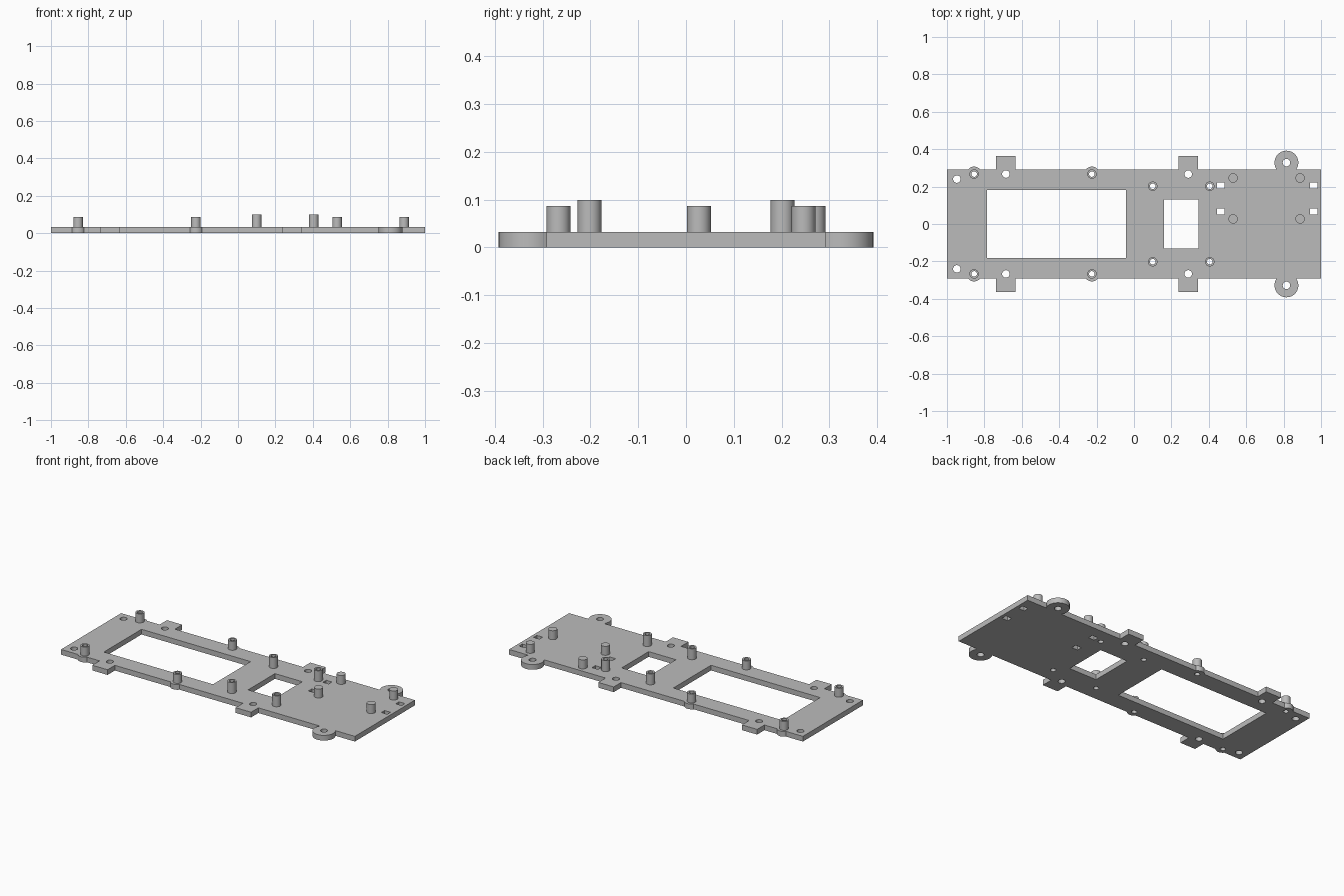
import bpy, bmesh
from math import acos, asin, cos, sin, pi

if "Cube" in bpy.data.objects:
    bpy.data.objects.remove(bpy.data.objects["Cube"])

THICK, EDGE, ROW = 0.032, 0.292, 0.267
SIDES = 32

grey = bpy.data.materials.new("plain grey")
grey.use_nodes = True
grey.diffuse_color = (0.5, 0.5, 0.5, 1)
grey.node_tree.nodes["Principled BSDF"].inputs["Base Color"].default_value = (0.5, 0.5, 0.5, 1)


def circle(x, y, r):
    return [(x + r * cos(2 * pi * i / SIDES), y + r * sin(2 * pi * i / SIDES)) for i in range(SIDES)]


def rect(x0, x1, y0, y1):
    return [(x0, y0), (x1, y0), (x1, y1), (x0, y1)]


def round_bump(x, y, r):
    """Arc of a circle that sticks out past the long edge, left to right."""
    a0 = pi - asin((EDGE - y) / r)
    a1 = pi - a0
    steps = 24
    angles = [a0 + (a1 - a0) * i / steps for i in range(steps + 1)]
    return [(x + r * cos(a), y + r * sin(a)) for a in angles]


def tab(x0, x1, y):
    return [(x0, EDGE), (x0, y), (x1, y), (x1, EDGE)]


def smooth(ob):
    bpy.ops.object.select_all(action="DESELECT")
    ob.select_set(True)
    bpy.context.view_layer.objects.active = ob
    bpy.ops.object.shade_smooth_by_angle(angle=pi / 6)


def slab(name, outlines, z0, z1):
    """Extrude filled outlines; inner outlines become holes."""
    curve = bpy.data.curves.new(name, "CURVE")
    curve.dimensions = "2D"
    curve.fill_mode = "BOTH"
    curve.extrude = (z1 - z0) / 2
    for pts in outlines:
        spline = curve.splines.new("POLY")
        spline.points.add(len(pts) - 1)
        for p, (x, y) in zip(spline.points, pts):
            p.co = (x, y, 0, 1)
        spline.use_cyclic_u = True
    temp = bpy.data.objects.new(name + " outline", curve)
    bpy.context.collection.objects.link(temp)
    graph = bpy.context.evaluated_depsgraph_get()
    mesh = bpy.data.meshes.new_from_object(temp.evaluated_get(graph))
    bpy.data.objects.remove(temp)
    bm = bmesh.new()
    bm.from_mesh(mesh)
    bmesh.ops.remove_doubles(bm, verts=bm.verts, dist=1e-5)
    bmesh.ops.translate(bm, verts=bm.verts, vec=(0, 0, (z0 + z1) / 2))
    bmesh.ops.recalc_face_normals(bm, faces=bm.faces)
    bm.to_mesh(mesh)
    bm.free()
    mesh.materials.clear()
    mesh.materials.append(grey)
    ob = bpy.data.objects.new(name, mesh)
    bpy.context.collection.objects.link(ob)
    smooth(ob)


# Plate outline: one long edge with its bumps, mirrored to the other
back = [(-1, EDGE)]
back += round_bump(-0.855, ROW, 0.04)
back += tab(-0.738, -0.634, 0.363)
back += round_bump(-0.225, ROW, 0.04)
back += tab(0.238, 0.343, 0.363)
back += round_bump(0.815, 0.328, 0.064)
back += [(1, EDGE)]
outline = back + [(x, -y) for x, y in reversed(back)]

# Windows, slots and screw holes
low_posts = [(x, s * ROW) for x in (-0.855, -0.225) for s in (1, -1)]
tall_posts = [(x, s * 0.202) for x in (0.1, 0.405) for s in (1, -1)]
holes = [rect(-0.785, -0.042, -0.183, 0.183), rect(0.16, 0.346, -0.131, 0.131)]
holes += [rect(x - 0.02, x + 0.02, y - 0.016, y + 0.016) for x in (0.464, 0.96) for y in (0.067, 0.207)]
for x, y in ((-0.947, 0.24), (-0.685, ROW), (0.29, ROW), (0.815, 0.328)):
    holes += [circle(x, s * y, 0.02) for s in (1, -1)]
holes += [circle(x, y, 0.015) for x, y in low_posts + tall_posts]
slab("base_plate", [outline] + holes, 0, THICK)

# Hollow standoffs
for name, posts, top in (("low_standoff", low_posts, 0.087), ("tall_standoff", tall_posts, 0.099)):
    for x, y in posts:
        slab(name, [circle(x, y, 0.025), circle(x, y, 0.015)], THICK, top)

# Solid pegs
for x in (0.53, 0.888):
    for y in (0.027, 0.246):
        slab("solid_peg", [circle(x, y, 0.025)], THICK, 0.087)
